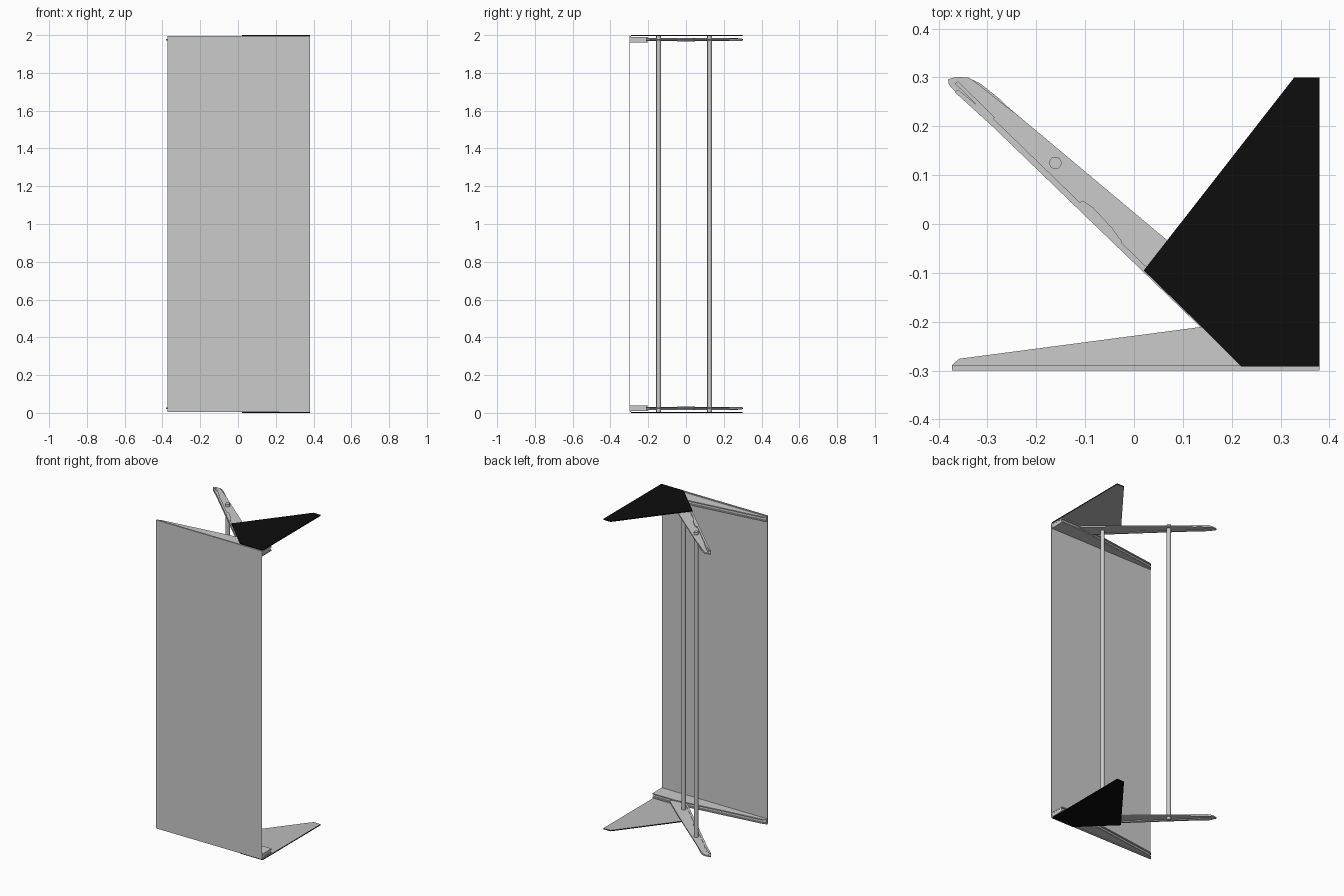
import bpy, bmesh, math

if "Cube" in bpy.data.objects:
    bpy.data.objects.remove(bpy.data.objects["Cube"])

black = bpy.data.materials.new("black_outer_face")
black.diffuse_color = (0.004, 0.004, 0.004, 1)
black.use_nodes = True
black.node_tree.nodes["Principled BSDF"].inputs["Base Color"].default_value = black.diffuse_color
grey = bpy.data.materials.new("grey_inner_face")
grey.diffuse_color = (0.5, 0.5, 0.5, 1)
grey.use_nodes = True
grey.node_tree.nodes["Principled BSDF"].inputs["Base Color"].default_value = grey.diffuse_color


def prism(name, outline, z0, z1):
    """Extrude a plan outline between two heights."""
    bm = bmesh.new()
    base = bm.faces.new([bm.verts.new((x, y, z0)) for x, y in outline])
    top = bmesh.ops.extrude_face_region(bm, geom=[base])["geom"]
    for v in top:
        if isinstance(v, bmesh.types.BMVert):
            v.co.z = z1
    bmesh.ops.recalc_face_normals(bm, faces=bm.faces)
    mesh = bpy.data.meshes.new(name)
    bm.to_mesh(mesh)
    bm.free()
    ob = bpy.data.objects.new(name, mesh)
    bpy.context.collection.objects.link(ob)
    return ob


def pair(name, outline, d0, d1):
    """Same plate at the top and bottom, at a depth from each end."""
    return (prism("top_" + name, outline, 2 - d1, 2 - d0),
            prism("bottom_" + name, outline, d0, d1))


def rod(name, x, y):
    bpy.ops.mesh.primitive_cylinder_add(vertices=24, radius=0.0125, depth=1.992,
                                        location=(x, y, 1.0))
    bpy.context.object.name = name
    bpy.ops.object.shade_smooth_by_angle()


# Front panel with folded lips
prism("front_panel", [(-.373, -.3), (.38, -.3), (.38, -.296), (-.373, -.296)], .008, 1.995)
pair("panel_lip", [(-.373, -.297), (.38, -.297), (.38, -.29), (-.373, -.29)], .005, .012)

# Tapered channel brackets behind the panel: two shelves and an inset core
wedge = [(-.373, -.297), (.38, -.297), (.38, -.2), (.22, -.2), (-.358, -.276), (-.373, -.289)]
core = [(-.372, -.297), (.379, -.297), (.379, -.21), (.22, -.21), (-.355, -.284), (-.372, -.291)]
pair("bracket_outer_shelf", wedge, .01, .017)
pair("bracket_core", core, .017, .033)
pair("bracket_inner_shelf", wedge, .033, .04)

# Angled mounting plates, black on the outside
gusset = [(.22, -.292), (.38, -.292), (.38, .3), (.328, .3), (.02, -.095), (.14, -.212)]
for ob, inner in zip(pair("mounting_plate", gusset, 0, .006), (-1, 1)):
    ob.data.materials.append(black)
    ob.data.materials.append(grey)
    for p in ob.data.polygons:
        p.material_index = int(p.normal.z * inner > .5)

# Diagonal link arms with rounded tips
arm = [(.22, -.29), (.25, -.19), (.07, -.035), (-.285, .262), (-.315, .287), (-.34, .3),
       (-.365, .301), (-.381, .296), (-.379, .285), (-.365, .27), (-.12, .045), (.02, -.085)]
pair("link_arm", arm, .021, .029)

# Stiffening lip, shaped boss and tip ribs on each arm
lip = [(.22, -.292), (.228, -.284), (-.285, .213), (-.36, .275), (-.367, .27), (-.29, .2)]
boss = [(-.118, .04), (-.105, .048), (-.085, .035), (-.045, -.008), (-.026, -.034),
        (-.023, -.048), (-.035, -.046)]
ribs = {"tip_rib_inner": [(-.367, .288), (-.36, .292), (-.285, .218), (-.292, .214)],
        "tip_rib_outer": [(-.335, .297), (-.315, .288), (-.275, .256), (-.245, .227),
                          (-.28, .254), (-.315, .282)]}
pair("arm_lip", lip, .016, .032)
pair("arm_boss", boss, .015, .033)
for name, outline in ribs.items():
    pair(name, outline, .017, .03)

# Long connecting rods
rod("rear_rod", -.161, .125)
rod("front_rod", .118, -.145)
